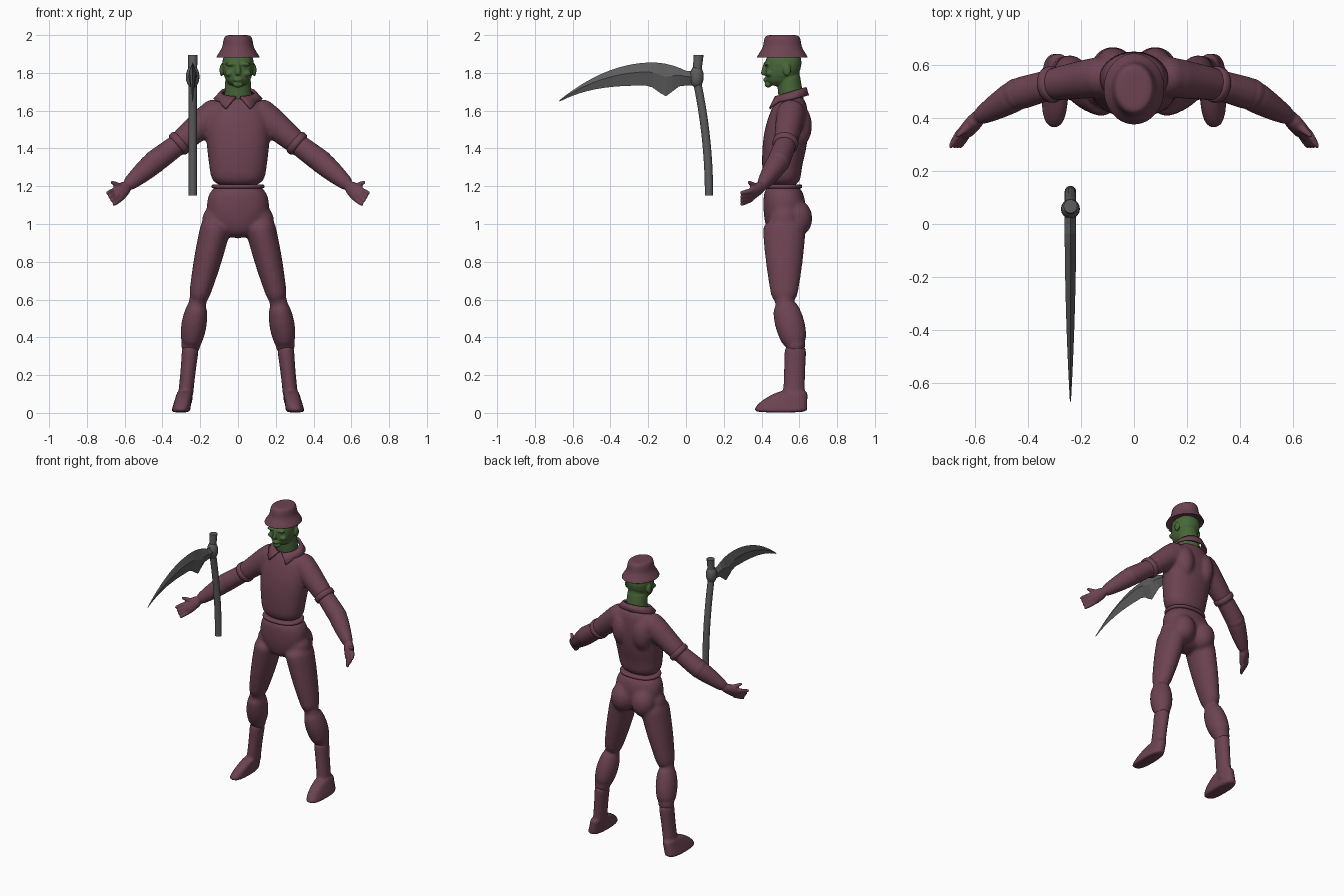
import bpy, bmesh, math
from mathutils import Vector, Matrix

if "Cube" in bpy.data.objects:
    bpy.data.objects.remove(bpy.data.objects["Cube"])


def material(name, red, green, blue):
    mat = bpy.data.materials.new(name)
    mat.use_nodes = True
    colour = (red, green, blue, 1)
    mat.diffuse_color = colour
    mat.node_tree.nodes["Principled BSDF"].inputs["Base Color"].default_value = colour
    return mat


maroon = material("maroon cloth", .15, .055, .083)
skin = material("green skin", .065, .135, .04)
metal = material("dark grey metal", .11, .11, .11)


def loft(bm, centres, sizes, power=2.0, sides=16, axis=None):
    """Skin elliptical rings; they lie flat unless an axis is given."""
    across, along = Vector((1, 0, 0)), Vector((0, 1, 0))
    if axis:
        across = axis.cross(along).normalized()
        along = axis.cross(across).normalized()
    loops = []
    for centre, (width, depth) in zip(centres, sizes):
        loop = []
        for k in range(sides):
            angle = math.tau * k / sides
            c, s = math.cos(angle), math.sin(angle)
            u = math.copysign(abs(c) ** (2 / power), c) * width
            v = math.copysign(abs(s) ** (2 / power), s) * depth
            loop.append(bm.verts.new(Vector(centre) + across * u + along * v))
        loops.append(loop)
    bridge(bm, loops)


def bridge(bm, loops):
    for lower, upper in zip(loops, loops[1:]):
        for k in range(len(lower)):
            bm.faces.new((lower[k - 1], lower[k], upper[k], upper[k - 1]))
    bm.faces.new(loops[0])
    bm.faces.new(loops[-1])


def stack(bm, bottom, top, rows, power=2.3):
    """Evenly spaced flat rings, each given as half width, front and back."""
    centres, sizes = [], []
    for i, (width, front, back) in enumerate(rows):
        height = bottom + (top - bottom) * i / (len(rows) - 1)
        centres.append((0, (front + back) / 2, height))
        sizes.append((width, (back - front) / 2))
    loft(bm, centres, sizes, power)


def blob(bm, centre, size):
    place = Matrix.Translation(centre) @ Matrix.Diagonal((*size, 1))
    bmesh.ops.create_uvsphere(bm, u_segments=16, v_segments=10, radius=1, matrix=place)


def mirrored(point, side):
    return Vector((point[0] * side, point[1], point[2]))


def limb(bm, start, end, first, last, bulge=0, side=1, steps=6):
    """Tapered limb with a muscle bulge and rounded ends."""
    start, end = mirrored(start, side), mirrored(end, side)
    first, last = Vector(first), Vector(last)
    centres, sizes = [], []
    for i in range(steps + 1):
        t = i / steps
        swell = bulge * math.sin(math.pi * t)
        centres.append(start.lerp(end, t))
        sizes.append(first.lerp(last, t) + Vector((swell, swell)))
    loft(bm, centres, sizes, axis=end - start)
    for centre, size in ((start, first), (end, last)):
        blob(bm, centre, [min(size)] * 3)


def finish(bm, name, mat, subdivide=0, voxel=0, relax=0, smooth=True):
    bmesh.ops.recalc_face_normals(bm, faces=bm.faces)
    for face in bm.faces:
        face.smooth = smooth and len(face.verts) < 8
    mesh = bpy.data.meshes.new(name)
    bm.to_mesh(mesh)
    bm.free()
    mesh.materials.append(mat)
    part = bpy.data.objects.new(name, mesh)
    bpy.context.collection.objects.link(part)
    if subdivide:
        rounding = part.modifiers.new("Rounding", 'SUBSURF')
        rounding.levels = rounding.render_levels = subdivide
    if voxel:
        fuse = part.modifiers.new("Fuse", 'REMESH')
        fuse.mode, fuse.voxel_size, fuse.use_smooth_shade = 'VOXEL', voxel, True
        soften = part.modifiers.new("Soften", 'SMOOTH')
        soften.factor, soften.iterations = .5, relax
    return part


# Shirt: torso, shoulder blades and short sleeves fused together
shoulder, sleeve_end = (.13, .555, 1.58), (.32, .525, 1.42)
bm = bmesh.new()
stack(bm, 1.19, 1.69, [(.14, .41, .61), (.153, .4, .61), (.167, .4, .64),
                       (.175, .41, .65), (.165, .44, .65), (.09, .49, .63)])
for side in (1, -1):
    limb(bm, shoulder, sleeve_end, (.084, .08), (.062, .062), 0, side)
    blob(bm, (.08 * side, .59, 1.52), (.07, .08, .12))
finish(bm, "shirt", maroon, 2, .011, 6)

# Shirt hem
bm = bmesh.new()
loft(bm, [(0, .51, z) for z in (1.188, 1.188, 1.21, 1.21)],
     [(.13 + lip, .095 + lip) for lip in (0, .012, .012, 0)], 2.3, 24)
finish(bm, "shirt_hem", maroon, 1)

elbow, wrist, knuckles = (.44, .49, 1.33), (.59, .4, 1.2), (.645, .335, 1.15)
knee, calf_end, ankle = (.215, .52, .58), (.25, .58, .36), (.28, .57, .07)
for side, label in ((1, "left"), (-1, "right")):
    # Rolled sleeve cuff
    bm = bmesh.new()
    cuff = mirrored(sleeve_end, side)
    axis = (cuff - mirrored(shoulder, side)).normalized()
    loft(bm, [cuff + axis * shift for shift in (-.03, -.03, .01, .01)],
         [(r, r) for r in (.058, .072, .071, .056)], axis=axis)
    finish(bm, label + "_sleeve_cuff", maroon, 1)

    # Forearm, palm, fingers and thumb
    bm = bmesh.new()
    limb(bm, sleeve_end, elbow, (.058, .058), (.063, .063), 0, side)
    limb(bm, elbow, wrist, (.063, .063), (.034, .03), .004, side)
    limb(bm, wrist, knuckles, (.034, .03), (.044, .019), .003, side)
    for i in range(4):
        base = Vector((.66, .345, 1.175)).lerp(Vector((.625, .345, 1.13)), i / 3)
        tip = Vector((.69, .295, 1.165)).lerp(Vector((.655, .295, 1.105)), i / 3)
        limb(bm, base, tip, (.014, .014), (.01, .01), .001, side)
    limb(bm, (.61, .38, 1.19), (.665, .335, 1.22), (.019, .019), (.01, .01), .001, side)
    finish(bm, label + "_forearm_and_hand", maroon, 1, .006, 2)

    # Boot: shaft, then a foot that lengthens toward the sole
    bm = bmesh.new()
    limb(bm, calf_end, ankle, (.047, .06), (.041, .06), -.003, side)
    centres, sizes = [], []
    for i in range(7):
        rise = i / 6
        toe, heel = .355 + .15 * rise ** 2, .645
        centres.append(((.305 - .025 * rise) * side, (toe + heel) / 2, .12 * rise))
        sizes.append((.052 - .012 * rise, (heel - toe) / 2))
    loft(bm, centres, sizes, 2.7)
    finish(bm, label + "_boot", maroon, 1, .008, 3)

# Trousers: hips, seat and legs fused together
bm = bmesh.new()
stack(bm, .92, 1.22, [(.06, .44, .59), (.165, .41, .63), (.175, .405, .64), (.135, .415, .605)])
for side in (1, -1):
    blob(bm, (.08 * side, .585, 1.03), (.085, .087, .1))
    limb(bm, (.11, .52, 1.02), knee, (.083, .12), (.05, .064), .008, side)
    limb(bm, knee, calf_end, (.05, .064), (.054, .063), .017, side)
finish(bm, "trousers", maroon, 2, .011, 6)

# Collar: a folded strip, open at the front, with two hanging points
bm = bmesh.new()
rows, steps = [], 32
for i in range(steps + 1):
    angle = math.radians(8 + 344 * i / steps)
    c, s = math.cos(angle), math.sin(angle)
    point = max(0, 1 - min(i, steps - i) / 4) * Vector((math.copysign(.047, s), -.012, -.03))
    row = [Vector((r * s, .553 - (r - .011) * c, z - .025 * c)) for r, z in ((.083, 1.69), (.093, 1.695))]
    row.append(Vector((.125 * s, .55 - .095 * c, 1.66 - .02 * c)) + point)
    rows.append([bm.verts.new(p) for p in row])
for a, b in zip(rows, rows[1:]):
    for k in range(2):
        bm.faces.new((a[k], b[k], b[k + 1], a[k + 1]))
collar = finish(bm, "collar", maroon)
cloth = collar.modifiers.new("Thickness", 'SOLIDIFY')
cloth.thickness, cloth.offset = .012, 0

# Head: neck, skull, nose, lips, chin, brows, cheeks and ears
bm = bmesh.new()
limb(bm, (0, .56, 1.64), (0, .54, 1.79), (.075, .068), (.068, .064))
stack(bm, 1.725, 1.91, [(.05, .43, .54), (.08, .415, .6), (.088, .42, .617), (.08, .42, .612)])
limb(bm, (0, .42, 1.85), (0, .41, 1.8), (.01, .01), (.015, .014))
blob(bm, (0, .42, 1.763), (.026, .012, .011))
blob(bm, (0, .435, 1.738), (.028, .02, .016))
for side in (1, -1):
    blob(bm, (.036 * side, .427, 1.846), (.032, .014, .01))
    blob(bm, (.045 * side, .44, 1.797), (.025, .02, .017))
    blob(bm, (.087 * side, .535, 1.815), (.011, .022, .033))
finish(bm, "head", skin, 1, .005, 3)

# Bucket hat with sloping brim
bm = bmesh.new()
profile = ((.08, 1.9), (.116, 1.878), (.117, 1.883), (.1, 1.91), (.083, 1.935),
           (.079, 1.97), (.073, 1.99), (.06, 2), (.03, 2))
loft(bm, [(0, .51, z) for r, z in profile], [(r, r + .02) for r, z in profile], 2, 24)
finish(bm, "bucket_hat", maroon, 2)

# Scythe handle, bowed toward the blade
handle_x, handle_base, socket_z = -.24, 1.15, 1.77
bm = bmesh.new()
centres = []
for i in range(9):
    t = i / 8
    centres.append((handle_x, .122 - .067 * t * t, handle_base + (socket_z - handle_base) * t))
centres.append((handle_x, .067, 1.895))
loft(bm, centres, [(.022, .022)] * 9 + [(.026, .026)])
finish(bm, "scythe_handle", metal)

# Socket that grips the blade
bm = bmesh.new()
blob(bm, (handle_x, .057, 1.78), (.036, .037, .06))
finish(bm, "scythe_socket", metal)

# Blade: curved diamond section with a barb underneath
bm = bmesh.new()
rings, steps = [], 20
for i in range(steps + 1):
    t = i / steps
    y, sweep = .035 - .705 * t, (t - .3) / .7
    if sweep < 0:
        spine = max(1.81, 1.855 - .7 * (t - .3) ** 2)
    else:
        spine = 1.855 - .2 * sweep ** 2
    edge = 1.733 - .085 * max(0, sweep) ** 3 - .06 * max(0, 1 - abs(y + .11) / .08)
    ridge = edge + (spine - edge) * .6
    half = .002 + .02 * (1 - t * t)
    rings.append([bm.verts.new((handle_x + x, y, z)) for x, z in
                  ((0, spine), (half, ridge), (0, edge), (-half, ridge))])
bridge(bm, rings)
finish(bm, "scythe_blade", metal, smooth=False)
